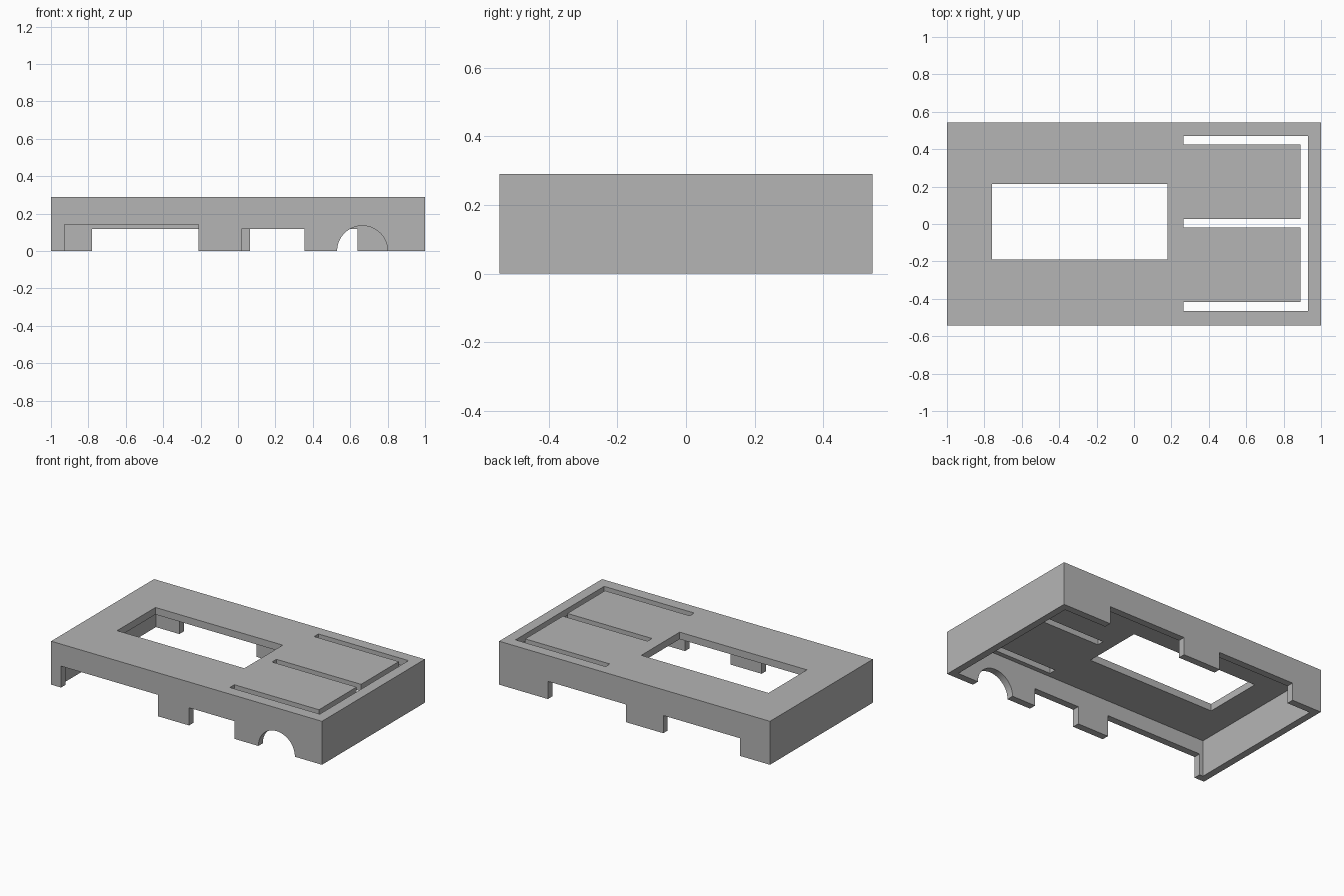
import bpy, bmesh, math
from mathutils import Vector

if "Cube" in bpy.data.objects:
    bpy.data.objects.remove(bpy.data.objects["Cube"], do_unlink=True)

L, W, H = 2.0, 1.085, 0.29
WALL = 0.047
X, Y = L / 2, W / 2

grey = bpy.data.materials.new("plain grey")
grey.use_nodes = True
colour = (0.46, 0.46, 0.46, 1)
grey.diffuse_color = colour
grey.node_tree.nodes["Principled BSDF"].inputs["Base Color"].default_value = colour


def prism(name, outline, direction):
    """Closed outline of 3D points swept along a direction."""
    bm = bmesh.new()
    face = bm.faces.new([bm.verts.new(p) for p in outline])
    swept = bmesh.ops.extrude_face_region(bm, geom=[face])["geom"]
    verts = [g for g in swept if isinstance(g, bmesh.types.BMVert)]
    bmesh.ops.translate(bm, verts=verts, vec=Vector(direction))
    bmesh.ops.recalc_face_normals(bm, faces=bm.faces)
    mesh = bpy.data.meshes.new(name)
    bm.to_mesh(mesh)
    bm.free()
    obj = bpy.data.objects.new(name, mesh)
    bpy.context.collection.objects.link(obj)
    mesh.materials.append(grey)
    return obj


def box(name, x0, x1, y0, y1, z0, z1):
    outline = [(x0, y0, z0), (x1, y0, z0), (x1, y1, z0), (x0, y1, z0)]
    return prism(name, outline, (0, 0, z1 - z0))


# Tray body and its open underside
body = box("cover_shell", -X, X, -Y, Y, 0, H)
cutters = [box("cavity", -X + WALL, X - WALL, -Y + WALL, Y - WALL, -0.1, H - WALL)]

# Rectangular window through the top
cutters.append(box("window", -0.76, 0.18, -0.19, 0.215, 0.2, 0.4))

# Comb-shaped slot that frees two tongues
inner, outer, start = 0.89, 0.93, 0.265
comb = [(outer, -0.465), (outer, 0.47), (start, 0.47), (start, 0.425),
        (inner, 0.425), (inner, 0.027), (start, 0.027), (start, -0.02),
        (inner, -0.02), (inner, -0.417), (start, -0.417), (start, -0.465)]
cutters.append(prism("comb_slot", [(x, y, 0.2) for x, y in comb], (0, 0, 0.2)))

# Notches in the lower edge: side, start, end, height
for side, x0, x1, top in [(-1, -0.927, -0.212, 0.143), (-1, 0.018, 0.355, 0.118),
                          (1, -0.78, -0.212, 0.118), (1, 0.065, 0.64, 0.118)]:
    cutters.append(box("notch", x0, x1, side * Y - 0.1, side * Y + 0.1, -0.1, top))

# Half-round arch in the front wall
radius, centre, steps = 0.135, 0.665, 32
arch = [(centre + radius * math.cos(math.pi * i / steps), -Y - 0.1,
         radius * math.sin(math.pi * i / steps)) for i in range(steps + 1)]
arch += [(centre - radius, -Y - 0.1, -0.1), (centre + radius, -Y - 0.1, -0.1)]
cutters.append(prism("arch", arch, (0, 0.2, 0)))

# Carve the openings
bpy.context.view_layer.objects.active = body
body.select_set(True)
for cutter in cutters:
    mod = body.modifiers.new("cut", "BOOLEAN")
    mod.operation = "DIFFERENCE"
    mod.solver = "EXACT"
    mod.object = cutter
    bpy.ops.object.modifier_apply(modifier=mod.name)
    bpy.data.objects.remove(cutter, do_unlink=True)

bpy.ops.object.shade_smooth_by_angle(angle=math.radians(30))
